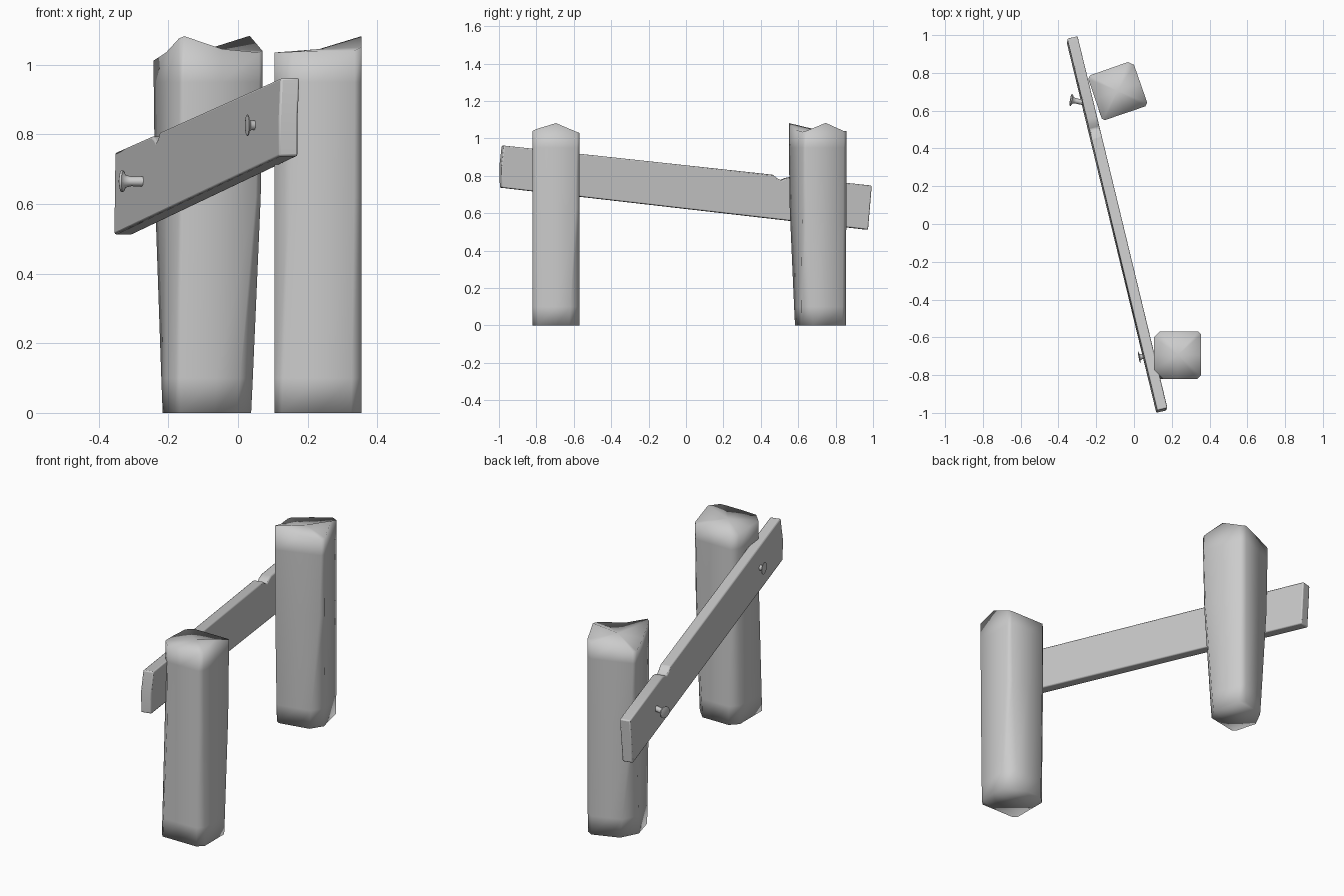
import bpy, bmesh, math
from mathutils import Vector, Matrix

if "Cube" in bpy.data.objects:
    bpy.data.objects.remove(bpy.data.objects["Cube"])


def finish(name, bm, angle=None):
    bmesh.ops.recalc_face_normals(bm, faces=bm.faces[:])
    me = bpy.data.meshes.new(name)
    bm.to_mesh(me)
    bm.free()
    ob = bpy.data.objects.new(name, me)
    bpy.context.collection.objects.link(ob)
    for o in bpy.context.selected_objects:
        o.select_set(False)
    ob.select_set(True)
    bpy.context.view_layer.objects.active = ob
    if angle is None:
        bpy.ops.object.shade_smooth()
    else:
        bpy.ops.object.shade_smooth_by_angle(angle=math.radians(angle))
    return ob


def bridge(bm, a, b):
    n = len(a)
    for i in range(n):
        bm.faces.new((a[i], a[(i + 1) % n], b[(i + 1) % n], b[i]))


def section(corners, cuts):
    """Four corners, each cut off, plus the middle of every side: 12 points."""
    pts = []
    for i in range(4):
        c, p, n = (Vector(corners[j % 4]) for j in (i, i - 1, i + 1))
        pts += [c + (p - c).normalized() * cuts[i], c + (n - c).normalized() * cuts[i], (c + n) / 2]
    return pts


def post(name, low, high, low_cuts, high_cuts, top_z, mid_z):
    bm = bmesh.new()
    a, b = section(low, low_cuts), section(high, high_cuts)
    rings = []
    for z, f in ((0, 0), (0.1, 0.15), (0.62, 0.85), (0.95, 1), (None, 1)):
        rings.append([bm.verts.new((*p.lerp(q, f), top_z[i] if z is None else z))
                      for i, (p, q) in enumerate(zip(a, b))])
    for r, s in zip(rings, rings[1:]):
        bridge(bm, r, s)
    bm.faces.new(rings[0][::-1])
    # Hewn top fans up to a middle point
    c = sum(b, Vector((0, 0))) / 12
    tip = bm.verts.new((c.x, c.y, mid_z))
    for i in range(12):
        bm.faces.new((rings[-1][i], rings[-1][(i + 1) % 12], tip))
    return finish(name, bm)


# Front post
square = [(.105, -.82), (.355, -.82), (.355, -.57), (.105, -.57)]
post("front_post", square, square, (.02, .03, .055, .04), (.05, .02, .015, .03),
     (1.035, 1.037, 1.04, 1.04, 1.05, 1.082, 1.035, 1.03, 1.03, 1.03, 1.03, 1.035), 1.045)

# Back post, turned and tapering towards the ground
post("back_post",
     [(-.18, .58), (.05, .625), (-.005, .865), (-.235, .78)],
     [(-.166, .546), (.075, .628), (-.008, .866), (-.247, .782)],
     (.015, .055, .03, .07), (.012, .015, .025, .015),
     (1.075, 1.082, 1.045, 1.035, 1.04, 1.083, 1.04, 1.04, 1.03, 1.015, 1.012, 1.035), 1.045)

# Sloping plank with a chipped upper edge
profile = [(-.98, .962), (.46, .806), (.48, .788), (.505, .776), (.53, .788), (.56, .794),
           (.988, .748), (.968, .512), (-.99, .737), (-.993, .85)]
normal = Vector((-.97, -.235, 0))
bm = bmesh.new()
sides = []
for t in (-.028, .028):
    sides.append([])
    for y, z in profile:
        lean = .005 if z < .81 - .11 * y - .03 else -.003
        sides[-1].append(bm.verts.new(Vector((-.09 - .242 * y - lean, y, z)) + normal * t))
bridge(bm, *sides)
bm.faces.new(sides[0])
bm.faces.new(sides[1])
plank = finish("plank", bm, 35)
bev = plank.modifiers.new("worn_edges", 'BEVEL')
bev.width = .006
bev.segments = 2
bev.limit_method = 'ANGLE'


# Nails with flared heads
def nail(name, base, axis, length):
    bm = bmesh.new()
    rings = []
    for d, r in ((-.03, .015), (length * .5, .014), (length * .75, .018),
                 (length * .85, .031), (length * .95, .031), (length, .02)):
        rings.append([bm.verts.new((r * math.cos(k * math.tau / 12), r * math.sin(k * math.tau / 12), d))
                      for k in range(12)])
    for r, s in zip(rings, rings[1:]):
        bridge(bm, r, s)
    bm.faces.new(rings[0])
    bm.faces.new(rings[-1])
    turn = Vector(axis).to_track_quat('Z', 'Y').to_matrix().to_4x4()
    bm.transform(Matrix.Translation(base) @ turn)
    finish(name, bm, 50)


nail("back_nail", (-.275, .645, .665), (-1, .2, 0), .065)
nail("front_nail", (.052, -.70, .826), (-1, -.2, 0), .028)
